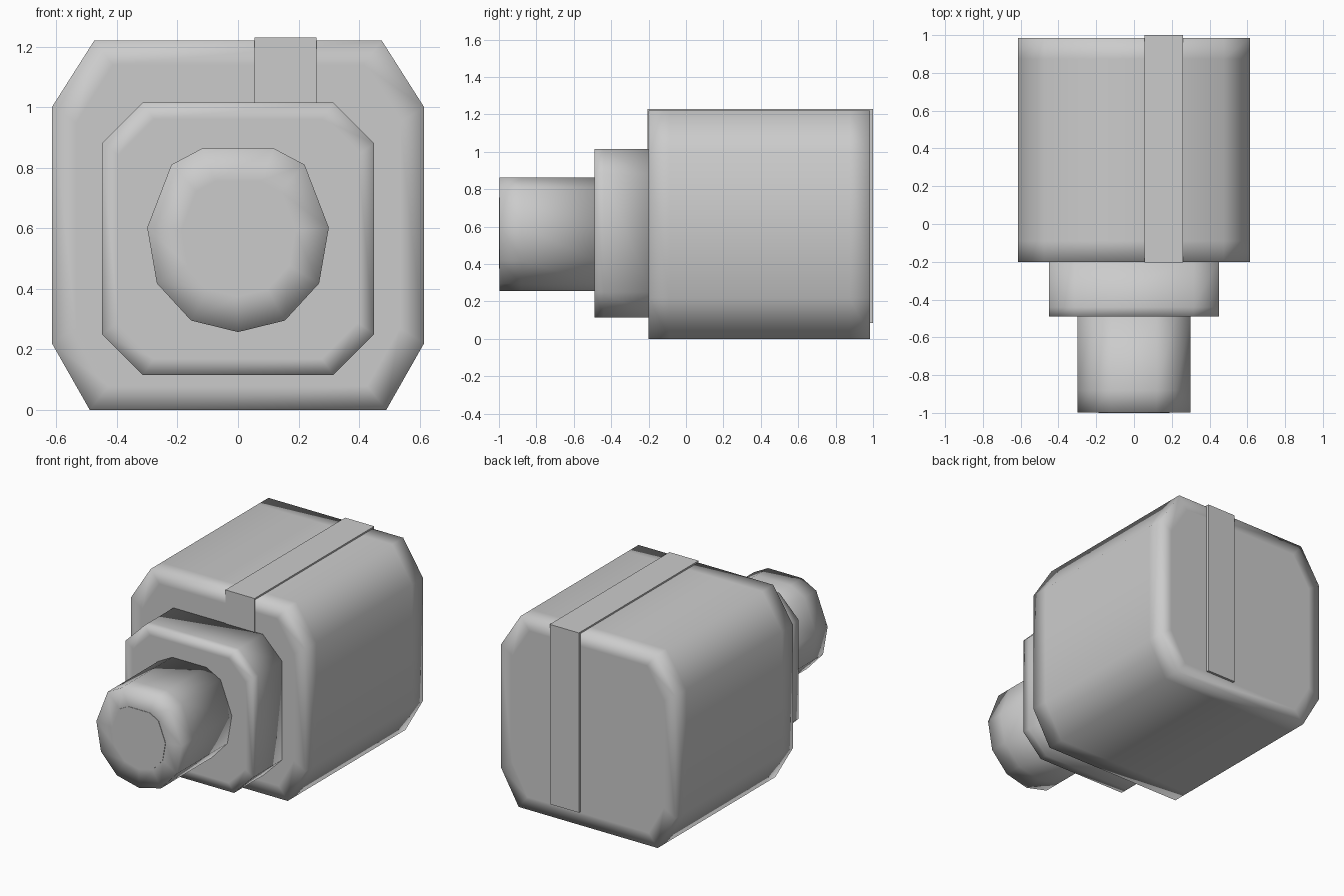
import bpy, bmesh

if "Cube" in bpy.data.objects:
    bpy.data.objects.remove(bpy.data.objects["Cube"])


def scaled(profile, s, cz):
    return [(x * s, cz + (z - cz) * s) for x, z in profile]


def loft(name, profile, rings, cz, smooth=True):
    """Loft an x-z profile along y; rings holds (y, scale about centre height cz)."""
    bm = bmesh.new()
    loops = [[bm.verts.new((x, y, z)) for x, z in scaled(profile, s, cz)] for y, s in rings]
    n = len(profile)
    for a, b in zip(loops, loops[1:]):
        for i in range(n):
            j = (i + 1) % n
            bm.faces.new((a[i], a[j], b[j], b[i]))
    bm.faces.new(loops[0])
    bm.faces.new(loops[-1])
    return finish(name, bm, smooth)


def finish(name, bm, smooth):
    bmesh.ops.recalc_face_normals(bm, faces=bm.faces[:])
    for f in bm.faces:
        f.smooth = smooth
    mesh = bpy.data.meshes.new(name)
    bm.to_mesh(mesh)
    bm.free()
    obj = bpy.data.objects.new(name, mesh)
    bpy.context.collection.objects.link(obj)
    return obj


def mirrored(half):
    """Complete a profile given its right half, top to bottom."""
    return half + [(-x, z) for x, z in reversed(half) if x > 0]


# Chamfered main housing, with support loops for soft shading
housing = mirrored([(0.475, 1.22), (0.615, 1.0), (0.615, 0.22), (0.49, 0.0)])
loft("housing", housing,
     [(-0.2, 0.87), (-0.2, 1), (-0.09, 1), (0.875, 1), (0.985, 1), (0.985, 0.87)], 0.61)

# Octagonal collar between housing and barrel
collar = mirrored([(0.315, 1.015), (0.45, 0.88), (0.45, 0.25), (0.315, 0.115)])
loft("collar", collar, [(-0.49, 0.88), (-0.49, 1), (-0.44, 1), (-0.19, 1)], 0.565)

# Faceted round barrel with a flush lens disc
barrel = mirrored([(0.12, 0.863), (0.22, 0.81), (0.3, 0.602), (0.268, 0.418),
                   (0.155, 0.295), (0.0, 0.257)])
loft("barrel", barrel, [(-0.997, 0.628), (-0.997, 1), (-0.88, 1), (-0.48, 1)], 0.575)
loft("lens", scaled(barrel, 0.628, 0.575), [(-1.0, 1), (-0.96, 1)], 0.575, smooth=False)

# Raised strap running up the front, over the top and down the back
bm = bmesh.new()
side = [(-0.205, 0.6), (-0.205, 1.23), (1.0, 1.23), (1.0, 0.085),
        (0.97, 0.085), (0.97, 1.2), (-0.185, 1.2), (-0.185, 0.6)]
face = bm.faces.new([bm.verts.new((0.055, y, z)) for y, z in side])
ext = bmesh.ops.extrude_face_region(bm, geom=[face], use_keep_orig=True)
bmesh.ops.translate(bm, vec=(0.205, 0, 0),
                    verts=[g for g in ext["geom"] if isinstance(g, bmesh.types.BMVert)])
finish("strap", bm, False)
